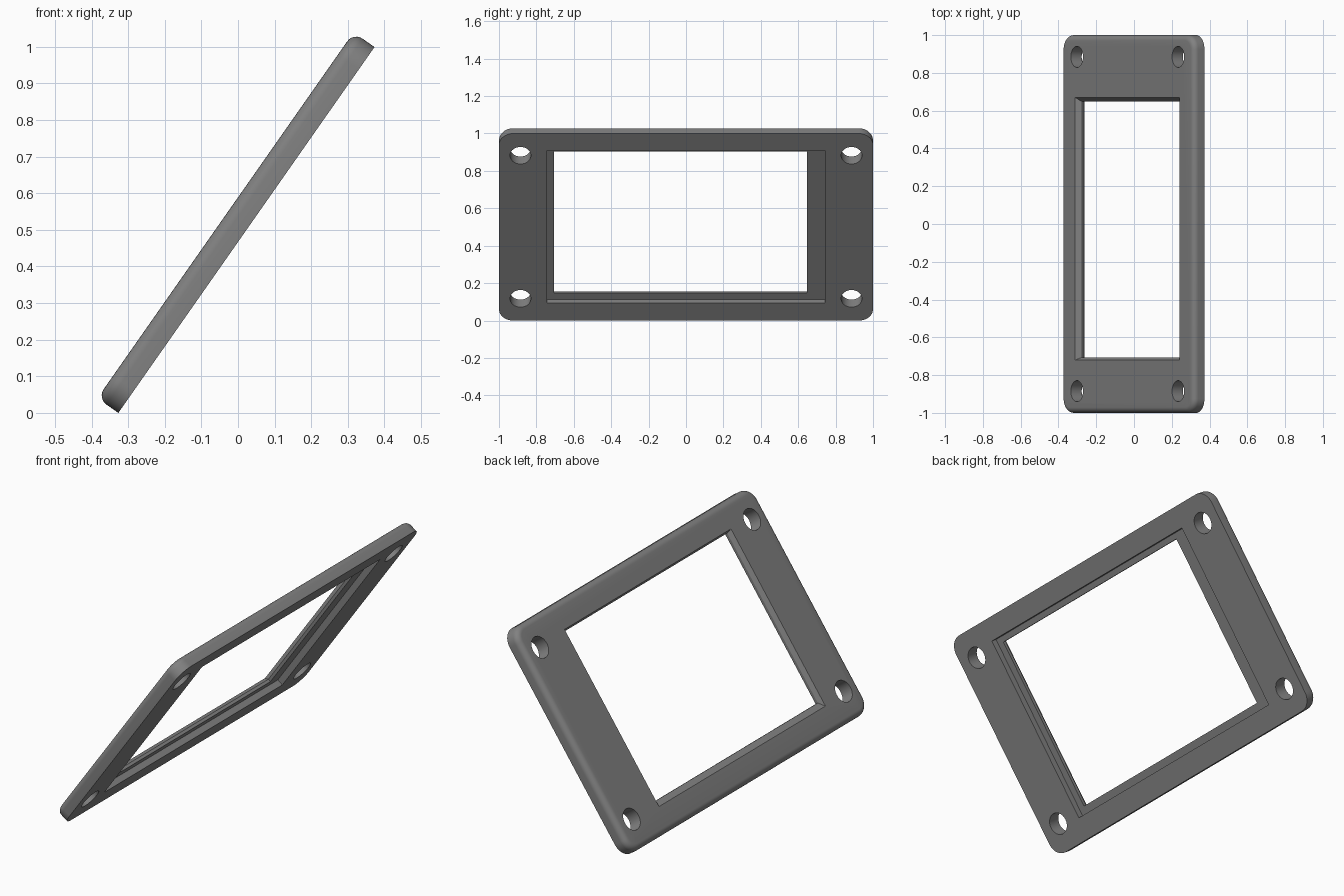
import bpy, bmesh, math

if "Cube" in bpy.data.objects:
    bpy.data.objects.remove(bpy.data.objects["Cube"])

TILT = math.radians(55)
LENGTH, WIDTH, THICK = 1.22, 2.0, 0.07
CORNER, FILLET = 0.075, 0.03


def loft(name, rings):
    """Closed solid from a stack of matching point loops."""
    bm = bmesh.new()
    loops = [[bm.verts.new(p) for p in ring] for ring in rings]
    n = len(loops[0])
    for a, b in zip(loops, loops[1:]):
        for i in range(n):
            j = (i + 1) % n
            bm.faces.new((a[i], a[j], b[j], b[i]))
    bm.faces.new(loops[0][::-1])
    bm.faces.new(loops[-1])
    bmesh.ops.recalc_face_normals(bm, faces=bm.faces)
    mesh = bpy.data.meshes.new(name)
    bm.to_mesh(mesh)
    bm.free()
    obj = bpy.data.objects.new(name, mesh)
    bpy.context.collection.objects.link(obj)
    return obj


def rounded(inset, z, steps=10):
    """Rounded rectangle outline, shrunk by inset."""
    r = CORNER - inset
    cx, cy = LENGTH / 2 - CORNER, WIDTH / 2 - CORNER
    pts = []
    for k, (sx, sy) in enumerate([(1, 1), (-1, 1), (-1, -1), (1, -1)]):
        for i in range(steps + 1):
            a = math.pi / 2 * (k + i / steps)
            pts.append((sx * cx + r * math.cos(a), sy * cy + r * math.sin(a), z))
    return pts


def rect(x0, x1, y0, y1, z):
    return [(x0, y0, z), (x1, y0, z), (x1, y1, z), (x0, y1, z)]


def circle(x, y, r, z, n=32):
    return [(x + r * math.cos(2 * math.pi * i / n),
             y + r * math.sin(2 * math.pi * i / n), z) for i in range(n)]


# Bezel plate with a rounded front rim
rings = [rounded(0, 0)]
for i in range(7):
    a = math.pi / 2 * i / 6
    rings.append(rounded(FILLET * (1 - math.cos(a)),
                         THICK - FILLET + FILLET * math.sin(a)))
plate = loft("bezel_plate", rings)

# Recess in the back, bevelled display window, four screw holes
cutters = [
    loft("recess_cutter", [rect(-0.495, 0.5, -0.743, 0.743, -0.05),
                           rect(-0.495, 0.5, -0.743, 0.743, 0.033)]),
    loft("window_cutter", [rect(-0.453, 0.47, -0.706, 0.648, -0.06),
                           rect(-0.453, 0.47, -0.706, 0.648, 0.048),
                           rect(-0.483, 0.48, -0.72, 0.67, THICK),
                           rect(-0.483, 0.48, -0.72, 0.67, THICK + 0.05)]),
]
for x in (-0.467, 0.467):
    for y in (-0.885, 0.885):
        cutters.append(loft("screw_hole_cutter", [circle(x, y, 0.056, -0.05),
                                                  circle(x, y, 0.056, 0.15)]))

bpy.context.view_layer.objects.active = plate
plate.select_set(True)
for cutter in cutters:
    mod = plate.modifiers.new("cut", 'BOOLEAN')
    mod.operation = 'DIFFERENCE'
    mod.solver = 'EXACT'
    mod.object = cutter
    bpy.ops.object.modifier_apply(modifier=mod.name)
    bpy.data.objects.remove(cutter)

# Finish: grey plastic, smooth curves with sharp edges
grey = bpy.data.materials.new("mid_grey")
grey.diffuse_color = (0.22, 0.22, 0.22, 1)
grey.use_nodes = True
grey.node_tree.nodes["Principled BSDF"].inputs["Base Color"].default_value = grey.diffuse_color
plate.data.materials.clear()
plate.data.materials.append(grey)
bpy.ops.object.shade_smooth_by_angle(angle=math.radians(30))

# Lean the plate back
plate.rotation_euler = (0, -TILT, 0)
plate.location = (0.023, 0, LENGTH / 2 * math.sin(TILT))
